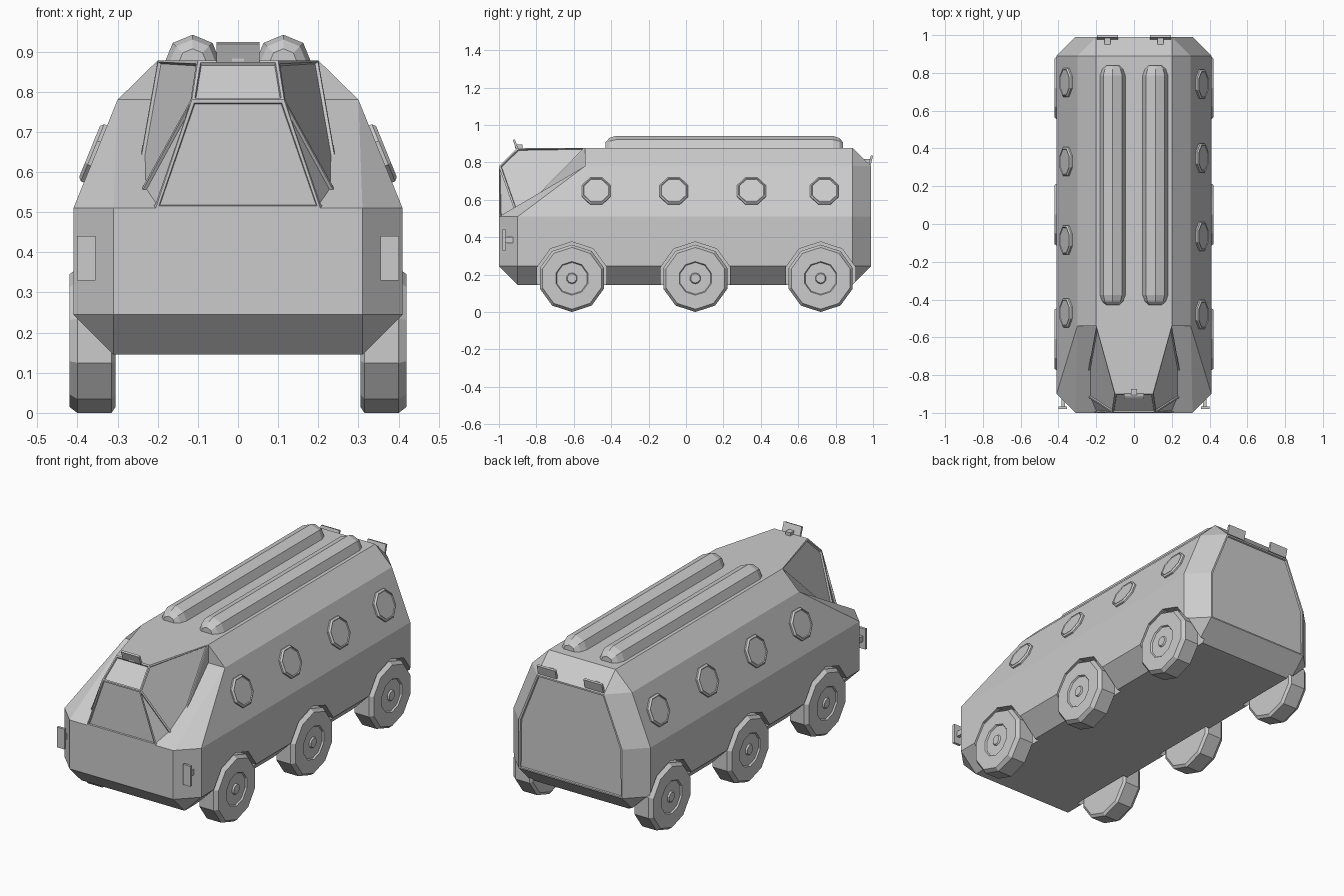
import bpy, bmesh
from math import pi, cos, sin, radians
from mathutils import Vector, Matrix

if "Cube" in bpy.data.objects:
    bpy.data.objects.remove(bpy.data.objects["Cube"])


def finish(bm, name):
    bmesh.ops.recalc_face_normals(bm, faces=bm.faces[:])
    me = bpy.data.meshes.new(name)
    bm.to_mesh(me)
    bm.free()
    ob = bpy.data.objects.new(name, me)
    bpy.context.collection.objects.link(ob)
    return ob


def hull(name, half, panels=None):
    """Convex solid from one half's points; faces chosen by panels() get a recessed pane."""
    bm = bmesh.new()
    for x, y, z in half:
        for s in (-1, 1):
            bm.verts.new((s * x, y, z))
    res = bmesh.ops.convex_hull(bm, input=bm.verts[:])
    junk = [v for v in bm.verts if not v.link_faces]
    bmesh.ops.delete(bm, geom=junk, context='VERTS')
    bmesh.ops.dissolve_limit(bm, angle_limit=radians(1), verts=bm.verts[:], edges=bm.edges[:])
    bmesh.ops.recalc_face_normals(bm, faces=bm.faces[:])
    if panels:
        bm.normal_update()
        faces = [f for f in bm.faces if panels(f.normal)]
        bmesh.ops.inset_individual(bm, faces=faces, thickness=0.01, depth=0)
        bmesh.ops.inset_individual(bm, faces=faces, thickness=0.003, depth=-0.008)
    return finish(bm, name)


def add_lathe(bm, profile, n, loc, axis, phase=0.0):
    """Faceted turned solid: profile is (radius, distance along axis)."""
    m = Matrix.Translation(loc) @ Vector(axis).to_track_quat('Z', 'Y').to_matrix().to_4x4()
    rings = []
    for r, t in profile:
        angs = [pi / 2 + phase + 2 * pi * i / n for i in range(n)]
        rings.append([bm.verts.new(m @ Vector((r * cos(a), r * sin(a), t))) for a in angs])
    for a, b in zip(rings, rings[1:]):
        for i in range(n):
            j = (i + 1) % n
            bm.faces.new((a[i], a[j], b[j], b[i]))
    bm.faces.new(rings[0])
    bm.faces.new(rings[-1])


def lathe(name, *args):
    bm = bmesh.new()
    add_lathe(bm, *args)
    return finish(bm, name)


def box(name, loc, size, tilt=0.0):
    bm = bmesh.new()
    m = Matrix.Translation(loc) @ Matrix.Rotation(tilt, 4, 'X') @ Matrix.Diagonal((*size, 1))
    bmesh.ops.create_cube(bm, size=1, matrix=m)
    return finish(bm, name)


# lower body with chamfered nose, belly and tail
body = hull('body', [
    (.31, -.90, .145), (.31, -1, .245), (.31, -1, .51), (.41, -.90, .245), (.41, -.90, .51),
    (.30, -.54, .78), (.30, .89, .78), (.41, .89, .51), (.41, .89, .245), (.31, .89, .145),
    (.31, .99, .245), (.31, .99, .51), (.20, .99, .78)],
    lambda n: n.y > .98)

# roof
hull('roof', [(.30, -.54, .78), (.20, -.54, .878), (.30, .89, .78), (.20, .89, .878),
              (.20, .99, .78)])

# cab with recessed windscreen, visor and side windows
hull('cab', [(.115, -1, .78), (.10, -.90, .878), (.205, -1, .51), (.20, -.54, .878),
             (.20, -.54, .78), (.265, -.90, .51)],
     lambda n: (n.y < -.6 and abs(n.x) < .1) or (abs(n.x) > .6 and n.y < 0 and abs(n.z) < .6))

# wheels and wheel wells
wheel_profile = [(.165, 0), (.18, .01), (.18, .095), (.165, .115), (.09, .115),
                 (.085, .107), (.03, .107), (.025, .115)]
cut = bmesh.new()
for i, y in enumerate((-.61, .05, .72)):
    for s, side in ((-1, 'left'), (1, 'right')):
        lathe(f'wheel_{side}_{i + 1}', wheel_profile, 10, (s * .305, y, .18), (s, 0, 0))
        add_lathe(cut, [(.195, 0), (.195, .2)], 10, (s * .285, y, .18), (s, 0, 0))
cutter = finish(cut, 'wheel_well_cutter')
cutter.hide_render = True
cutter.hide_viewport = True
mod = body.modifiers.new('wheel_wells', 'BOOLEAN')
mod.object = cutter
mod.operation = 'DIFFERENCE'
mod.solver = 'EXACT'

# portholes on the sloping upper sides
for s, side, ys in ((1, 'right', (-.48, -.065, .35, .74)), (-1, 'left', (-.47, -.085, .33, .75))):
    for i, y in enumerate(ys):
        lathe(f'porthole_{side}_{i + 1}',
              [(.083, -.01), (.083, .008), (.074, .016), (.07, .012)], 8,
              (s * .355, y, .645), (s * .926, 0, .377), pi / 8)

for s, side in ((-1, 'left'), (1, 'right')):
    # long roof pods
    lathe(f'roof_pod_{side}', [(.035, 0), (.058, .02), (.07, .055), (.07, 1.215), (.058, 1.25),
                               (.035, 1.27)], 8, (s * .113, -.43, .872), (0, 1, 0))
    # headlights
    box(f'headlight_{side}', (s * .378, -.973, .385), (.045, .014, .11))
    box(f'headlight_stem_{side}', (s * .375, -.945, .385), (.018, .05, .03))
    # rear lamps
    box(f'rear_lamp_{side}', (s * .14, .988, .812), (.11, .012, .05), radians(-15))
    box(f'rear_lamp_stem_{side}', (s * .14, .968, .808), (.03, .04, .02))

# lamp above the visor
box('roof_lamp', (0, -.912, .898), (.108, .012, .05), radians(20))
box('roof_lamp_stem', (0, -.893, .885), (.03, .04, .02))
